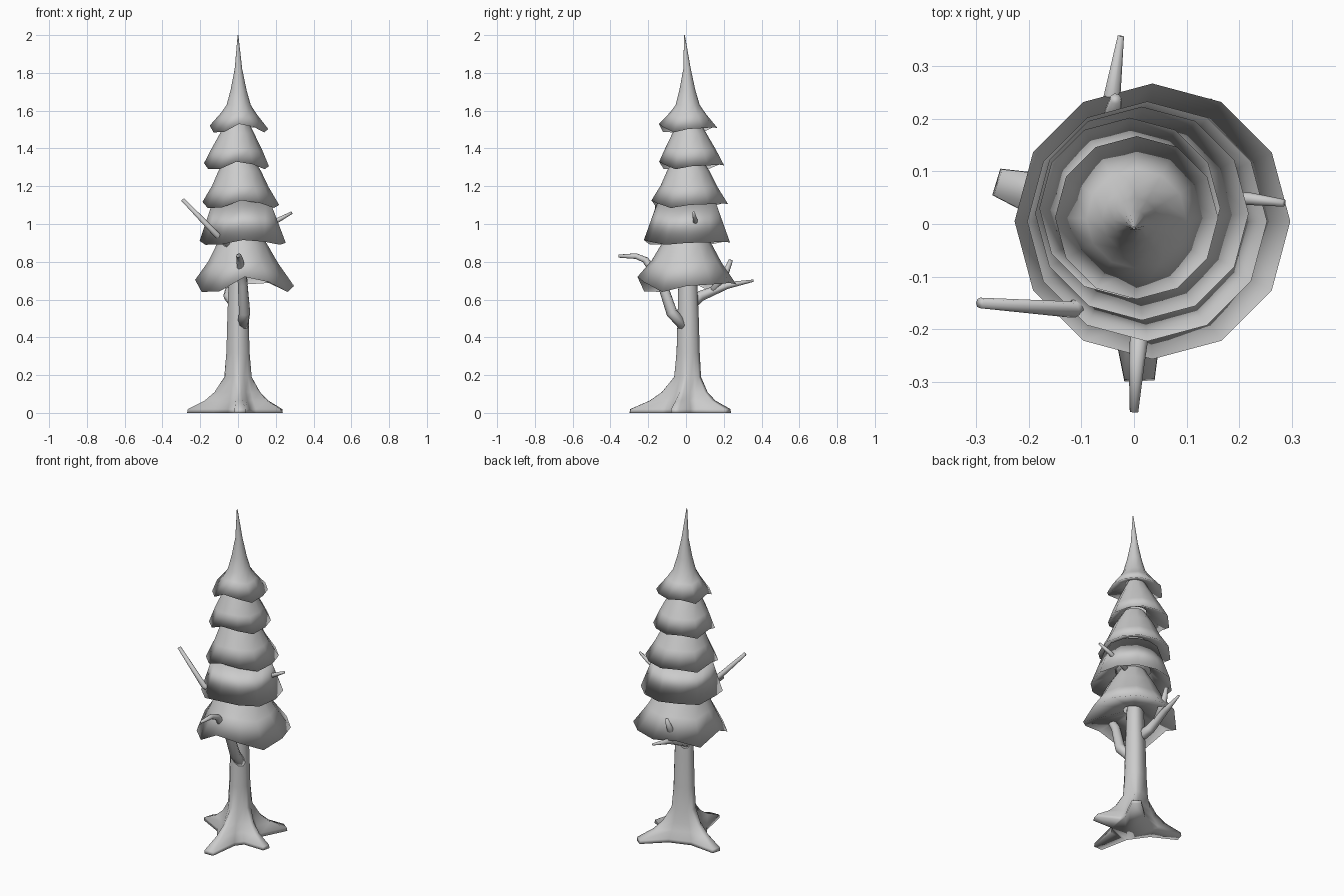
import bpy, math
from mathutils import Vector

if "Cube" in bpy.data.objects:
    bpy.data.objects.remove(bpy.data.objects["Cube"])


def loft(name, rings, cap_start=True, cap_end=True):
    """Skin equal-sized rings of points and shade the whole part smooth."""
    n = len(rings[0])
    verts = [p for ring in rings for p in ring]
    faces = [(i * n + j, i * n + (j + 1) % n, (i + 1) * n + (j + 1) % n, (i + 1) * n + j)
             for i in range(len(rings) - 1) for j in range(n)]
    if cap_start:
        faces.append(tuple(reversed(range(n))))
    if cap_end:
        faces.append(tuple(range(len(verts) - n, len(verts))))
    me = bpy.data.meshes.new(name)
    me.from_pydata(verts, [], faces)
    me.shade_smooth()
    ob = bpy.data.objects.new(name, me)
    bpy.context.collection.objects.link(ob)
    return ob


def branch(name, path, radii, sides=8):
    pts = [Vector(p) for p in path]
    rings = []
    for i, p in enumerate(pts):
        d = (pts[min(i + 1, len(pts) - 1)] - pts[max(i - 1, 0)]).normalized()
        u = d.cross(Vector((1, 0.2, 0) if abs(d.x) < 0.5 else (0, 1, 0))).normalized()
        v = d.cross(u)
        rings.append([p + radii[i] * (math.cos(a) * u + math.sin(a) * v)
                      for a in (2 * math.pi * k / sides for k in range(sides))])
    return loft(name, rings)


# Scalloped hem: relative lift of each rim corner, starting at the front
HEM = [1, .65, .0, .4, .5, .6, .5, .65, .0, .8, .0, .05]


def tier(name, rim_centre, lift, profile):
    """Bell skirt; profile runs underside (radius, z), rim, then up to the top."""
    rings = []
    steps = len(profile) - 1
    for i, (r, z) in enumerate(profile):
        t = abs(i - 1) / steps if i else 0.8
        cx = rim_centre[0] * (1 - t * 0.8)
        cy = rim_centre[1] * (1 - t * 0.8)
        if r < 0.005:
            cx, cy = 0, -0.008
        fade = {1: 1, 2: 0.35}.get(i, 0)
        rings.append([(cx + r * math.cos(a), cy + r * math.sin(a), z + lift * fade * HEM[k])
                      for k, a in enumerate(math.radians(-90 + 30 * j) for j in range(12))])
    return loft(name, rings, cap_start=False, cap_end=False)


# Foliage tiers, bottom to top
tier("foliage_tier_1", (.035, .005), .08,
     [(.05, .75), (.262, .64), (.185, .78), (.135, .89), (.07, 1.0)])
tier("foliage_tier_2", (.025, .005), .025,
     [(.1, 1.0), (.228, .89), (.15, 1.12), (.1, 1.0)])
tier("foliage_tier_3", (.015, .02), .04,
     [(.07, 1.18), (.203, 1.085), (.15, 1.19), (.113, 1.28), (.06, 1.37)])
tier("foliage_tier_4", (-.008, .03), .04,
     [(.06, 1.38), (.172, 1.29), (.135, 1.385), (.09, 1.48), (.045, 1.57)])
tier("foliage_top", (.005, .012), .045,
     [(.05, 1.56), (.155, 1.485), (.095, 1.575), (.064, 1.63), (.042, 1.71), (.02, 1.82),
      (.002, 2.0)])
# Neck of the crown below the third tier
tier("foliage_neck", (.01, .01), 0, [(.05, .98), (.1, 1.0), (.1, 1.14), (.06, 1.2)])

# Trunk flaring into four roots (angle, reach)
roots = [(-88, .30), (-14, .24), (53, .28), (163, .275)]
spokes = []
for ang, reach in roots:
    for off, w in ((-25, .22), (-5.5, 1), (5.5, 1), (25, .22)):
        spokes.append((math.radians(ang + off), reach, w))
# z, core radius, root share of reach, y centre
levels = [(0, .09, 1, 0), (.02, .09, .98, 0), (.065, .085, .5, .0), (.11, .08, .24, .005),
          (.19, .068, .03, .012), (.32, .062, 0, .012), (.5, .057, 0, .012),
          (.7, .05, 0, .01), (.95, .035, 0, .01)]
loft("trunk", [[((r + w * s * (reach - r)) * math.cos(a),
                 cy + (r + w * s * (reach - r)) * math.sin(a), z)
                for a, reach, w in spokes] for z, r, s, cy in levels])

# Bare branches
branch("front_branch",
       [(.025, -.01, .46), (.035, -.075, .53), (.025, -.125, .68), (.01, -.215, .81),
        (.005, -.265, .83), (0, -.358, .83)], [.03, .03, .026, .018, .015, .008])
branch("back_branch",
       [(-.01, .02, .57), (-.05, .08, .62), (-.045, .22, .675), (-.025, .357, .70)],
       [.032, .028, .018, .006])
branch("back_branch_twig",
       [(-.045, .14, .645), (-.04, .21, .74), (-.035, .238, .81)], [.02, .018, .011])
branch("left_branch",
       [(-.05, -.09, .89), (-.115, -.163, .945), (-.293, -.15, 1.13)], [.02, .016, .01])
branch("right_branch",
       [(.1, .05, .96), (.22, .048, 1.025), (.285, .04, 1.06)], [.014, .012, .007])
